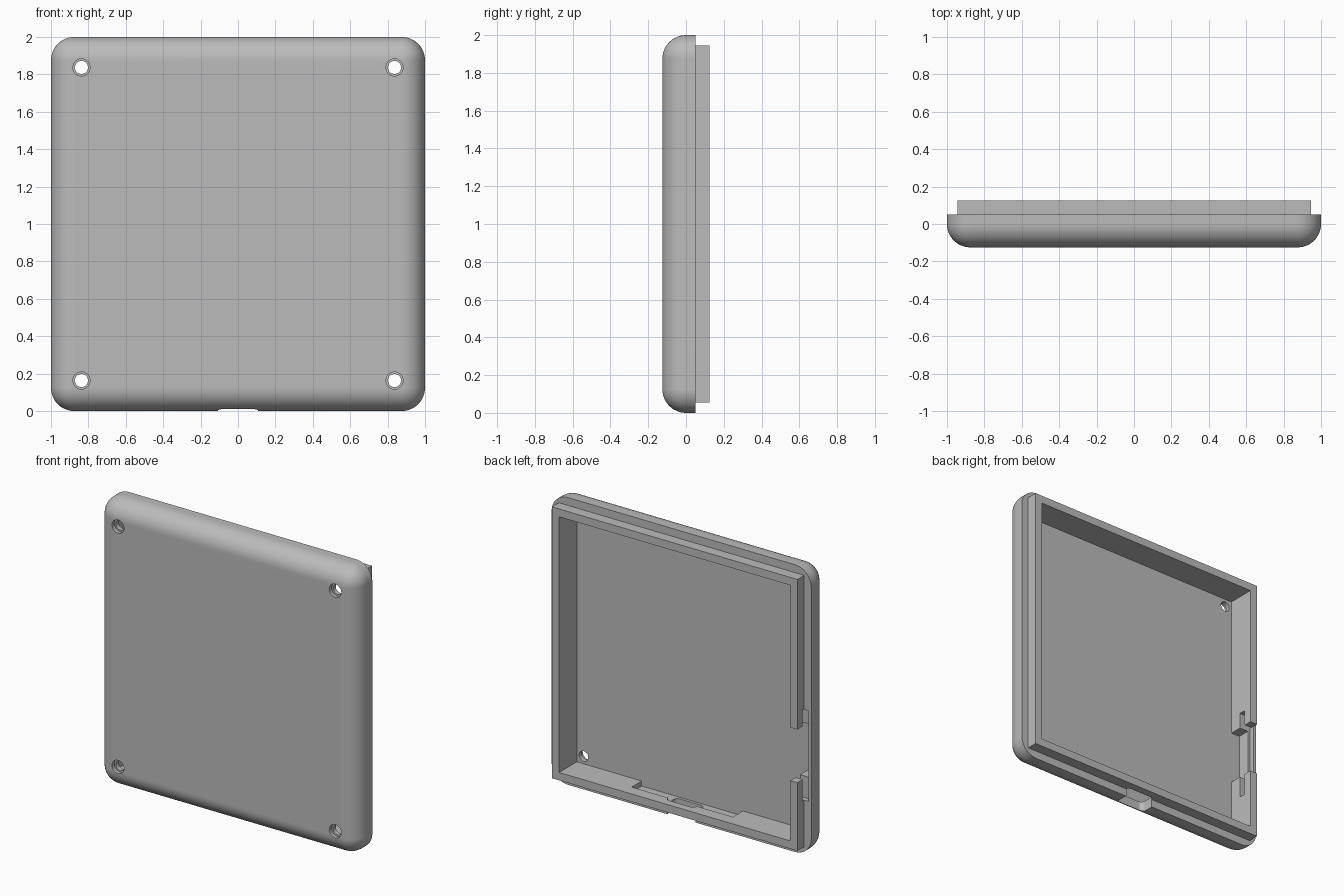
import bpy, bmesh
from math import pi
from mathutils import Matrix, Vector

cube = bpy.data.objects.get("Cube")
if cube:
    bpy.data.objects.remove(cube, do_unlink=True)

grey = bpy.data.materials.new("plain grey")
grey.use_nodes = True
colour = (0.5, 0.5, 0.5, 1)
grey.diffuse_color = colour
grey.node_tree.nodes["Principled BSDF"].inputs["Base Color"].default_value = colour


def finish(name, bm):
    bmesh.ops.recalc_face_normals(bm, faces=bm.faces)
    mesh = bpy.data.meshes.new(name)
    bm.to_mesh(mesh)
    bm.free()
    mesh.materials.append(grey)
    ob = bpy.data.objects.new(name, mesh)
    bpy.context.collection.objects.link(ob)
    return ob


def box(name, xs, ys, zs, radius=0, pick=None, segments=6):
    """Box between limits; edges chosen by pick are rounded."""
    bm = bmesh.new()
    bmesh.ops.create_cube(bm, size=1)
    for v in bm.verts:
        v.co = Vector([lo + (c + 0.5) * (hi - lo)
                       for c, (lo, hi) in zip(v.co, (xs, ys, zs))])
    if radius:
        edges = [e for e in bm.edges if pick(e)]
        bmesh.ops.bevel(bm, geom=edges, offset=radius, segments=segments,
                        profile=0.5, affect='EDGES')
    return finish(name, bm)


def drill(name, x, z, r, y0, y1):
    bm = bmesh.new()
    bmesh.ops.create_cone(bm, cap_ends=True, segments=32, radius1=r, radius2=r,
                          depth=y1 - y0,
                          matrix=Matrix.Translation((x, (y0 + y1) / 2, z))
                          @ Matrix.Rotation(pi / 2, 4, 'X'))
    return finish(name, bm)


def combine(target, tool, operation):
    """Apply a boolean and discard the tool."""
    tool.hide_render = True
    mod = target.modifiers.new("cut", 'BOOLEAN')
    mod.object, mod.operation, mod.solver = tool, operation, 'EXACT'
    graph = bpy.context.evaluated_depsgraph_get()
    mesh = bpy.data.meshes.new_from_object(target.evaluated_get(graph))
    target.modifiers.clear()
    target.data = mesh
    bpy.data.objects.remove(tool, do_unlink=True)


RIM, BACK, FRONT, FLOOR = 0.05, 0.125, -0.125, -0.07

# Outer shell, rounded everywhere except round the open back
shell = box("case_shell", (-1, 1), (FRONT, RIM), (0, 2), 0.125,
            lambda e: min(v.co.y for v in e.verts) < 0, 12)

# Square lip that stands up from the rim, then the hollow inside
combine(shell, box("lip", (-0.945, 0.945), (-0.02, BACK), (0.055, 1.945)), 'UNION')
combine(shell, box("cavity", (-0.89, 0.89), (FLOOR, 0.3), (0.11, 1.89)), 'DIFFERENCE')

# Stepped screw holes in the four corners
for x in (-0.837, 0.837):
    for z in (0.163, 1.837):
        combine(shell, drill("screw_hole", x, z, 0.035, -0.3, 0), 'DIFFERENCE')
        combine(shell, drill("screw_head", x, z, 0.046, -0.3, -0.1), 'DIFFERENCE')

# Side wall slot and the wider notch through the lip
combine(shell, box("side_slot", (-0.978, -0.8), (0.017, 0.066), (0.38, 1.01)), 'DIFFERENCE')
combine(shell, box("side_notch", (-0.958, -0.8), (FLOOR, 0.3), (0.53, 0.9)), 'DIFFERENCE')

# Bottom wall board recess and the rounded port opening
combine(shell, box("bottom_recess", (-0.39, 0.39), (FLOOR, 0.04), (0.075, 0.2)), 'DIFFERENCE')
combine(shell, box("port", (-0.11, 0.11), (-0.05, 0.07), (-0.1, 0.2), 0.03,
                   lambda e: abs(e.verts[0].co.z - e.verts[1].co.z) > 0.1), 'DIFFERENCE')

bpy.ops.object.select_all(action='DESELECT')
shell.select_set(True)
bpy.context.view_layer.objects.active = shell
bpy.ops.object.shade_smooth_by_angle(angle=0.5)
weighted = shell.modifiers.new("even shading", 'WEIGHTED_NORMAL')
weighted.keep_sharp = True
